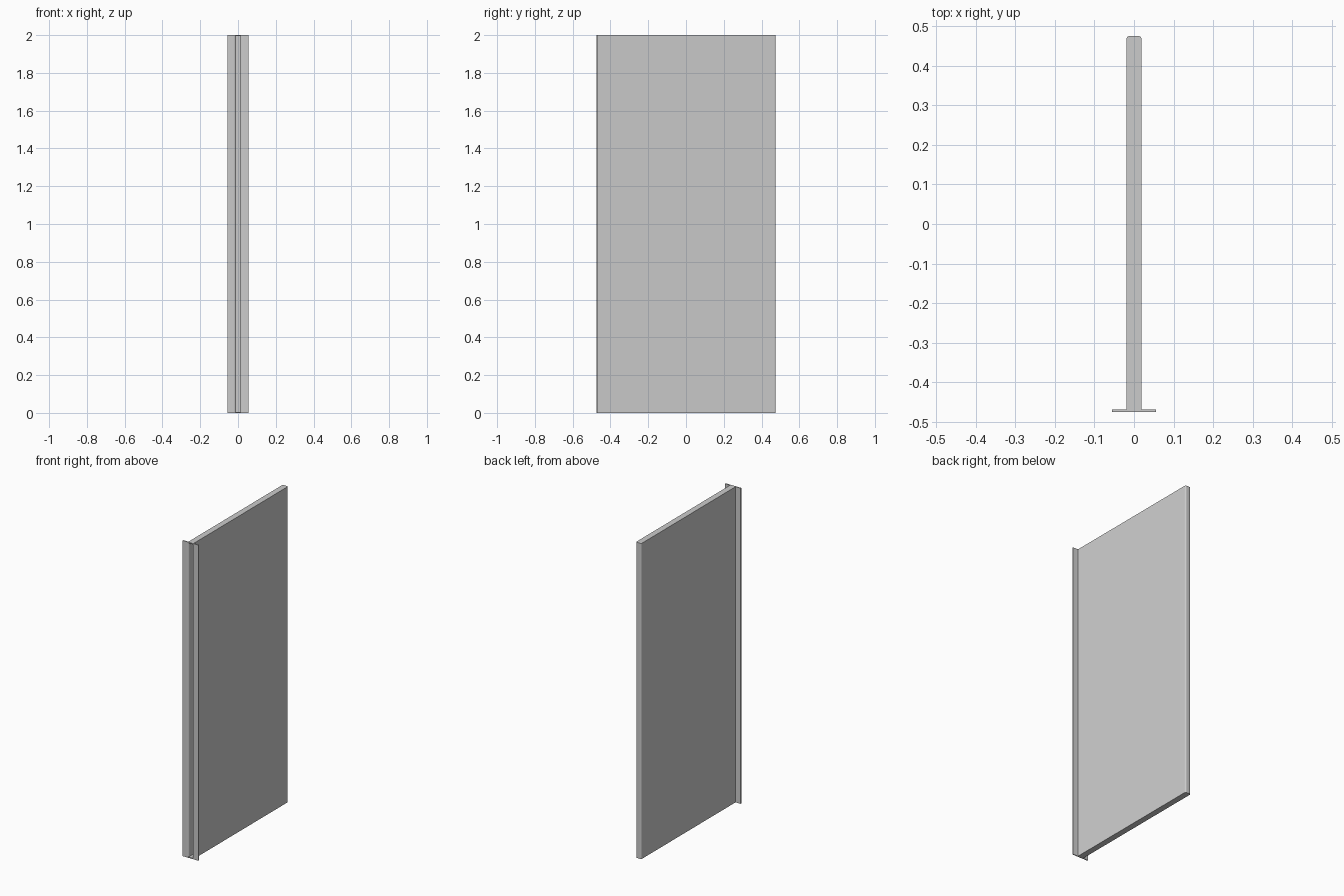
import bpy, bmesh, math

if "Cube" in bpy.data.objects:
    bpy.data.objects.remove(bpy.data.objects["Cube"])

H = 2.0          # height
T = 0.006        # sheet thickness
W = 0.019        # half width of the folded panel
F = 0.055        # half width across the flanges
Y = 0.475        # half depth
R, r = 0.008, 0.002   # outside and inside bend radii


def arc(cx, cy, rad, a0, a1, n=5):
    return [(cx + rad * math.cos(math.radians(a0 + (a1 - a0) * i / n)),
             cy + rad * math.sin(math.radians(a0 + (a1 - a0) * i / n))) for i in range(n + 1)]


def mirrored(half):
    """Complete a right-hand half outline across x = 0."""
    return half + [(-x, y) for x, y in reversed(half)]


def extrude(name, outline, z0, z1):
    bm = bmesh.new()
    face = bm.faces.new([bm.verts.new((x, y, z0)) for x, y in outline])
    top = bmesh.ops.extrude_face_region(bm, geom=[face])
    bmesh.ops.translate(bm, vec=(0, 0, z1 - z0),
                        verts=[v for v in top["geom"] if isinstance(v, bmesh.types.BMVert)])
    bmesh.ops.recalc_face_normals(bm, faces=bm.faces)
    mesh = bpy.data.meshes.new(name)
    bm.to_mesh(mesh)
    bm.free()
    ob = bpy.data.objects.new(name, mesh)
    bpy.context.collection.objects.link(ob)
    bpy.context.view_layer.objects.active = ob
    ob.select_set(True)
    bpy.ops.object.shade_smooth_by_angle(angle=math.radians(30))
    ob.select_set(False)
    return ob


# Folded sheet: flange, bend, long wall, rounded back bend, mirrored
bend = (W + r, -Y + R)
back = (W - R, Y - R)
outer = [(F, -Y + T)] + arc(*bend, r, 270, 180) + arc(*back, R, 0, 90)
inner = [(F, -Y)] + arc(*bend, R, 270, 180) + arc(*back, r, 0, 90)
extrude("folded_sheet", mirrored(outer) + list(reversed(mirrored(inner))), 0, H)

# End caps closing the top and bottom of the channel
cap = mirrored(inner[1:])
extrude("bottom_cap", cap, 0, T)
extrude("top_cap", cap, H - T, H)
